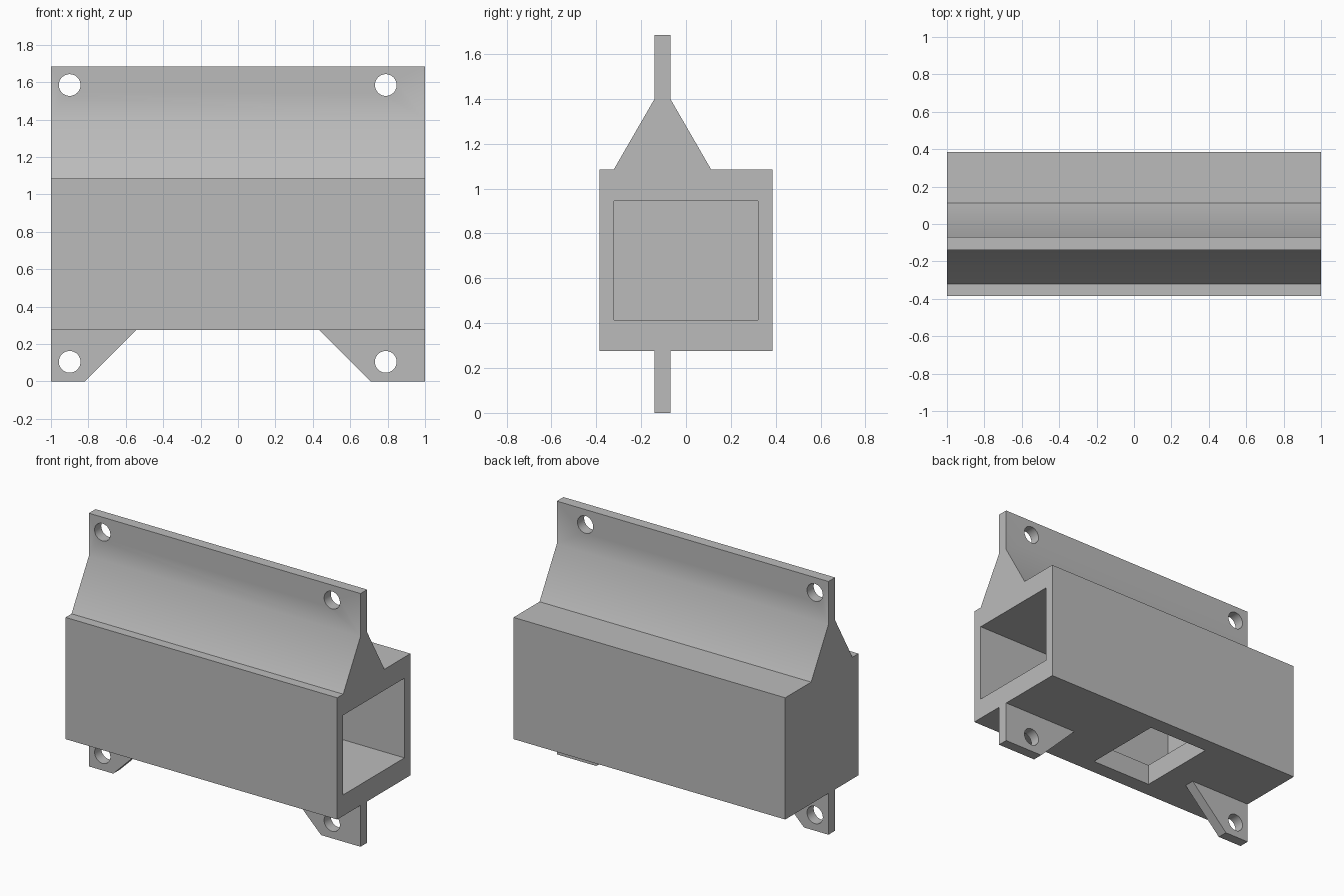
import bpy, bmesh, math
from mathutils import Matrix, Vector

cube = bpy.data.objects.get("Cube")
if cube:
    bpy.data.objects.remove(cube, do_unlink=True)

# One plain grey for the whole casing
grey = bpy.data.materials.new("plain_grey")
grey.use_nodes = True
colour = (0.5, 0.5, 0.5, 1)
grey.diffuse_color = colour
grey.node_tree.nodes["Principled BSDF"].inputs["Base Color"].default_value = colour

# Main dimensions
BOX_Y, BOX_LOW, BOX_TOP = 0.385, 0.275, 1.085
PLATE_FRONT, PLATE_BACK, PLATE_TOP = -0.14, -0.07, 1.685
HOLE_X, HOLE_LOW, HOLE_HIGH, HOLE_R = (-0.9, 0.79), 0.105, 1.585, 0.058


def finish(name, bm):
    bmesh.ops.recalc_face_normals(bm, faces=bm.faces)
    mesh = bpy.data.meshes.new(name)
    bm.to_mesh(mesh)
    bm.free()
    mesh.materials.append(grey)
    obj = bpy.data.objects.new(name, mesh)
    bpy.context.collection.objects.link(obj)
    return obj


def prism(name, points, direction):
    """Extrude a closed outline along a direction."""
    bm = bmesh.new()
    face = bm.faces.new([bm.verts.new(p) for p in points])
    moved = bmesh.ops.extrude_face_region(bm, geom=[face])["geom"]
    verts = [v for v in moved if isinstance(v, bmesh.types.BMVert)]
    bmesh.ops.translate(bm, verts=verts, vec=Vector(direction))
    return finish(name, bm)


def block(name, x, y, z):
    outline = [(x[0], y[0], z[0]), (x[0], y[1], z[0]),
               (x[0], y[1], z[1]), (x[0], y[0], z[1])]
    return prism(name, outline, (x[1] - x[0], 0, 0))


def hole(x, z):
    bm = bmesh.new()
    place = Matrix.Translation((x, -0.1, z)) @ Matrix.Rotation(math.pi / 2, 4, 'X')
    bmesh.ops.create_cone(bm, cap_ends=True, segments=48, radius1=HOLE_R,
                          radius2=HOLE_R, depth=0.3, matrix=place)
    return finish("hole_cutter", bm)


def cut(obj, cutter):
    cutter.hide_render = True
    mod = obj.modifiers.new("cut", 'BOOLEAN')
    mod.operation = 'DIFFERENCE'
    mod.solver = 'EXACT'
    mod.object = cutter
    bpy.context.view_layer.objects.active = obj
    bpy.ops.object.modifier_apply(modifier=mod.name)
    bpy.data.objects.remove(cutter, do_unlink=True)


def smooth(obj):
    bpy.ops.object.select_all(action='DESELECT')
    obj.select_set(True)
    bpy.context.view_layer.objects.active = obj
    bpy.ops.object.shade_smooth_by_angle(angle=math.radians(35))


# Casing: box, sloped ridge and upright mounting plate in one profile
profile = [(-BOX_Y, BOX_LOW), (BOX_Y, BOX_LOW), (BOX_Y, BOX_TOP),
           (0.112, BOX_TOP), (PLATE_BACK, 1.4), (PLATE_BACK, PLATE_TOP),
           (PLATE_FRONT, PLATE_TOP), (PLATE_FRONT, 1.4),
           (-0.322, BOX_TOP), (-BOX_Y, BOX_TOP)]
casing = prism("casing", [(-1, y, z) for y, z in profile], (2, 0, 0))

# Deep pocket open at one end, and a window through its floor
cut(casing, block("pocket_cutter", (-0.55, 1.2), (-0.322, 0.322), (0.415, 0.945)))
cut(casing, block("window_cutter", (-0.355, 0.095), (-0.28, 0.28), (0.1, 0.6)))
for x in HOLE_X:
    cut(casing, hole(x, HOLE_HIGH))
smooth(casing)

# Lower mounting lugs with a slanted inner edge
for name, end, foot, root, hx in (("right_lug", -1, -0.82, -0.545, HOLE_X[0]),
                                  ("left_lug", 1, 0.71, 0.435, HOLE_X[1])):
    outline = [(end, 0), (foot, 0), (root, BOX_LOW), (end, BOX_LOW)]
    lug = prism(name, [(x, PLATE_FRONT, z) for x, z in outline],
                (0, PLATE_BACK - PLATE_FRONT, 0))
    cut(lug, hole(hx, HOLE_LOW))
    smooth(lug)
